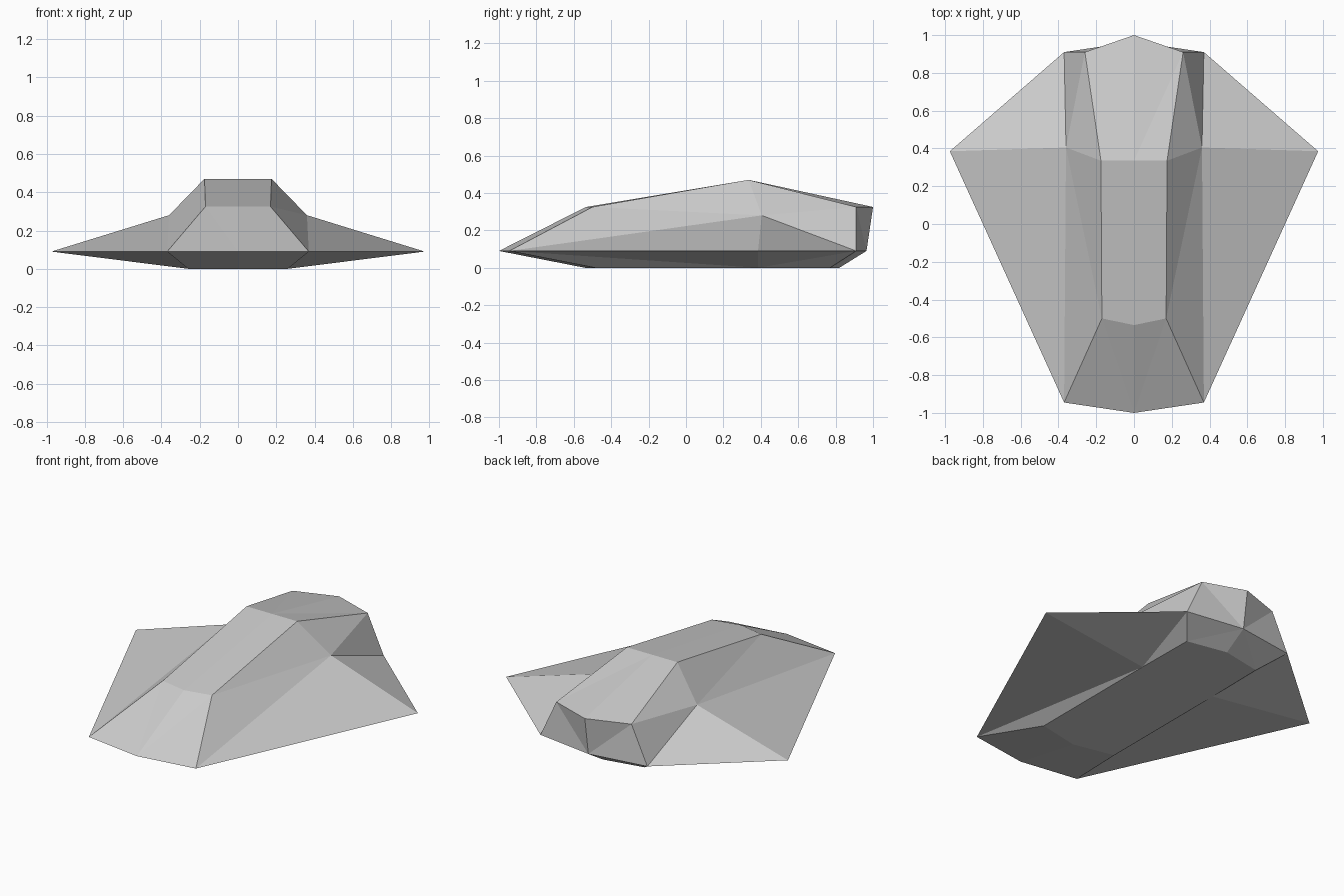
import bpy
import bmesh

cube = bpy.data.objects.get("Cube")
if cube:
    bpy.data.objects.remove(cube)

# One flat grey for the whole craft
grey = bpy.data.materials.new("hull grey")
grey.use_nodes = True
colour = (0.6, 0.6, 0.6, 1)
grey.diffuse_color = colour
grey.node_tree.nodes["Principled BSDF"].inputs["Base Color"].default_value = colour

# Corner points of the left half, from rim to roof and keel
points = {
    "nose": (0, -1, .09), "front_corner": (.37, -.945, .09),
    "wing_tip": (.975, .385, .09), "rear_corner": (.37, .91, .09),
    "tail": (0, .965, .09),
    "brow_mid": (0, -.535, .325), "brow": (.17, -.5, .325),
    "peak_mid": (0, .335, .47), "peak": (.175, .335, .47),
    "shoulder": (.36, .405, .28),
    "fin_mid": (0, 1, .325), "fin": (.26, .91, .325),
    "keel_front_mid": (0, -.54, 0), "keel_front": (.26, -.485, 0),
    "keel_side": (.26, .385, 0),
    "keel_rear": (.255, .77, 0), "keel_rear_mid": (0, .82, 0),
}

panels = [
    # Windscreen and roof
    "nose front_corner brow", "nose brow brow_mid",
    "brow_mid brow peak peak_mid", "peak_mid peak fin", "peak_mid fin fin_mid",
    # Cabin side
    "front_corner shoulder brow", "brow shoulder peak",
    "peak shoulder fin", "shoulder rear_corner fin",
    # Wing top
    "front_corner wing_tip shoulder", "shoulder wing_tip rear_corner",
    # Tail
    "fin rear_corner tail", "fin tail fin_mid",
    # Underside
    "nose keel_front_mid keel_front", "nose keel_front front_corner",
    "front_corner keel_front keel_side", "front_corner keel_side wing_tip",
    "wing_tip keel_side rear_corner", "keel_side keel_rear rear_corner",
    "rear_corner keel_rear tail", "tail keel_rear keel_rear_mid",
    "keel_front_mid keel_rear_mid keel_rear keel_side keel_front",
]

bm = bmesh.new()
verts = {name: bm.verts.new(co) for name, co in points.items()}
for panel in panels:
    bm.faces.new([verts[name] for name in panel.split()])

# Mirror the half across the centre line and weld the seam
bmesh.ops.mirror(bm, geom=bm.verts[:] + bm.edges[:] + bm.faces[:],
                 axis='X', merge_dist=.001)
bmesh.ops.remove_doubles(bm, verts=bm.verts[:], dist=.001)
bmesh.ops.recalc_face_normals(bm, faces=bm.faces[:])

mesh = bpy.data.meshes.new("hull")
bm.to_mesh(mesh)
bm.free()
mesh.materials.append(grey)
hull = bpy.data.objects.new("hull", mesh)
bpy.context.collection.objects.link(hull)
